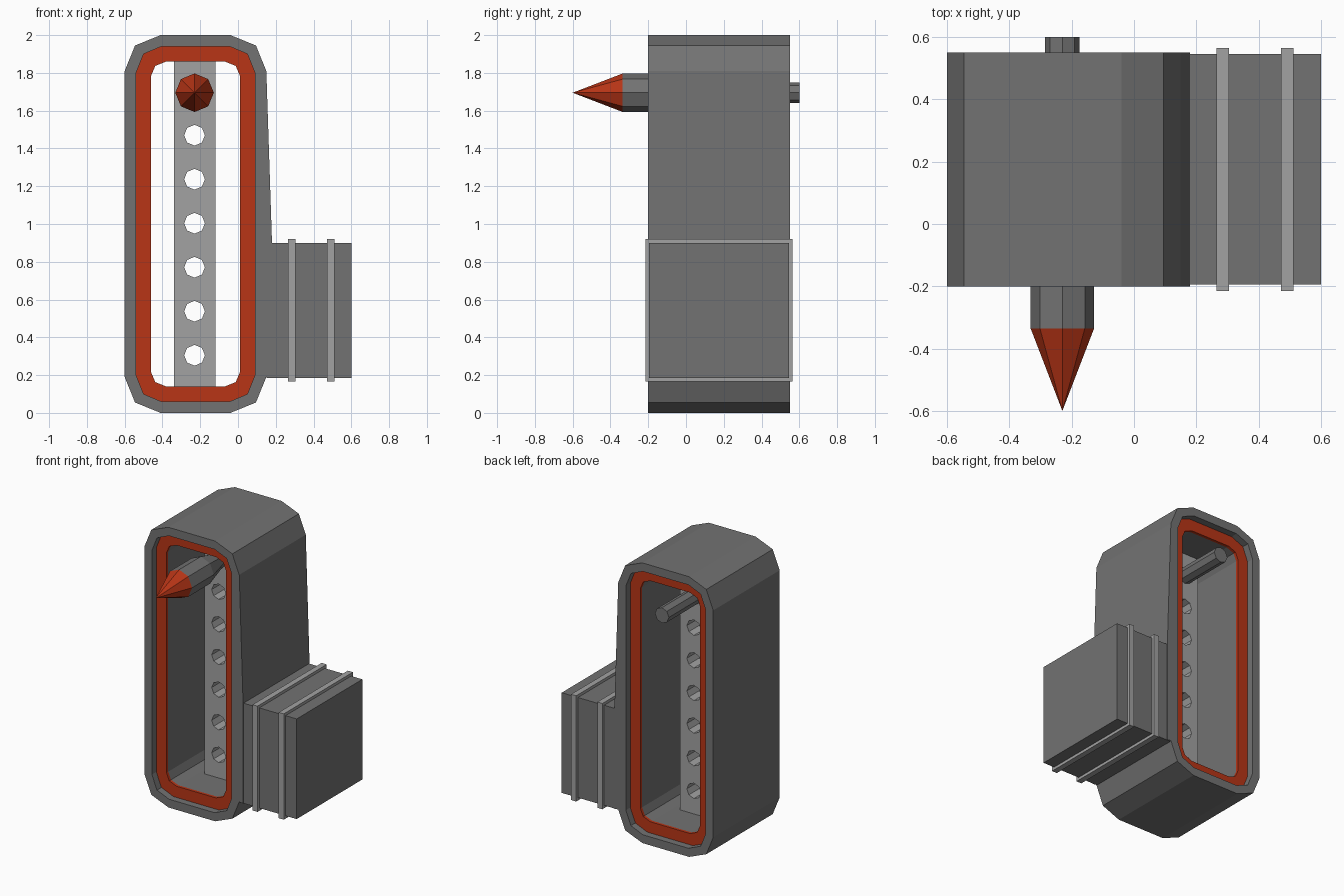
import bpy, bmesh, math

if "Cube" in bpy.data.objects:
    bpy.data.objects.remove(bpy.data.objects["Cube"])

def material(name, rgb):
    m = bpy.data.materials.new(name)
    m.diffuse_color = (*rgb, 1)
    m.use_nodes = True
    m.node_tree.nodes["Principled BSDF"].inputs["Base Color"].default_value = m.diffuse_color
    return m

RED = material("red", (0.48, 0.035, 0.008))
DARK = material("dark_grey", (0.17, 0.17, 0.17))
LIGHT = material("light_grey", (0.36, 0.36, 0.36))

def loft(name, sections, mat, closed=False):
    """Join (profile, y) loops; closed makes a hollow ring, otherwise ends are capped."""
    bm = bmesh.new()
    loops = [[bm.verts.new((x, y, z)) for x, z in prof] for prof, y in sections]
    n = len(loops[0])
    pairs = list(zip(loops, loops[1:]))
    if closed:
        pairs.append((loops[-1], loops[0]))
    else:
        bm.faces.new(loops[0])
        bm.faces.new(loops[-1])
    for a, b in pairs:
        for i in range(n):
            j = (i + 1) % n
            bm.faces.new((a[i], a[j], b[j], b[i]))
    bmesh.ops.remove_doubles(bm, verts=bm.verts, dist=1e-5)
    bmesh.ops.recalc_face_normals(bm, faces=bm.faces)
    mesh = bpy.data.meshes.new(name)
    bm.to_mesh(mesh)
    bm.free()
    ob = bpy.data.objects.new(name, mesh)
    bpy.context.collection.objects.link(ob)
    mesh.materials.append(mat)
    return ob

def box(name, x0, x1, y0, y1, z0, z1, mat):
    prof = [(x0, z0), (x1, z0), (x1, z1), (x0, z1)]
    return loft(name, [(prof, y0), (prof, y1)], mat)

def octagon(r, z):
    return [(CX + r * math.cos(i * math.pi / 4), z + r * math.sin(i * math.pi / 4))
            for i in range(8)]

CX = -0.225

def rounded_frame(corner, right_side):
    """Mirror a top-left corner into four; extra points bend the right side."""
    tl = [(CX - a, 1 + b) for a, b in corner]
    tr = [(CX + a, 1 + b) for a, b in reversed(corner)]
    br = [(CX + a, 1 - b) for a, b in corner]
    bl = [(CX - a, 1 - b) for a, b in reversed(corner)]
    return tl + tr + right_side + br + bl

outer = rounded_frame([(0.375, 0.81), (0.32, 0.945), (0.185, 1.0)], [(0.18, 0.90), (0.18, 0.185)])
rim = rounded_frame([(0.315, 0.80), (0.275, 0.90), (0.18, 0.94)], [(0.09, 0.90), (0.09, 0.30)])
inner = rounded_frame([(0.235, 0.785), (0.213, 0.837), (0.155, 0.86)], [(0.01, 0.90), (0.01, 0.30)])

# Hollow housing with a recess at each opening
F, B = -0.2, 0.55
loft("housing", [(outer, F), (outer, B), (rim, B), (rim, B - 0.07), (inner, B - 0.07),
                 (inner, F + 0.07), (rim, F + 0.07), (rim, F)], DARK, True)

# Red trims seated in the recesses
for name, y0, y1 in (("front_trim", F + 0.05, F + 0.07), ("back_trim", B - 0.07, B - 0.05)):
    loft(name, [(rim, y0), (rim, y1), (inner, y1), (inner, y0)], RED, True)

# Side block with raised bands
box("side_block", 0.15, 0.60, -0.195, 0.545, 0.185, 0.90, DARK)
for i, x in enumerate((0.265, 0.472)):
    box(f"block_band_{i + 1}", x, x + 0.04, -0.215, 0.565, 0.165, 0.92, LIGHT)

# Centre plate with drilled holes
CX = -0.23
plate = box("centre_plate", -0.34, -0.12, 0.11, 0.24, 0.14, 1.86, LIGHT)
for i in range(6):
    hole = octagon(0.055, 0.305 + i * 0.233)
    cutter = loft(f"hole_cutter_{i + 1}", [(hole, 0.0), (hole, 0.35)], LIGHT)
    cutter.hide_render = True
    cutter.hide_viewport = True
    mod = plate.modifiers.new(f"hole_{i + 1}", "BOOLEAN")
    mod.operation = "DIFFERENCE"
    mod.solver = "EXACT"
    mod.object = cutter

# Pointed rod through the top of the plate
Z = 1.695
loft("rod", [(octagon(0.102, Z), -0.335), (octagon(0.102, Z), -0.09),
             (octagon(0.055, Z), 0.09), (octagon(0.055, Z), 0.60)], DARK)
bpy.ops.mesh.primitive_cone_add(vertices=8, radius1=0.102, radius2=0, depth=0.265,
                                location=(CX, -0.4675, Z), rotation=(math.pi / 2, 0, 0))
tip = bpy.context.object
tip.name = "rod_tip"
tip.data.materials.append(RED)
